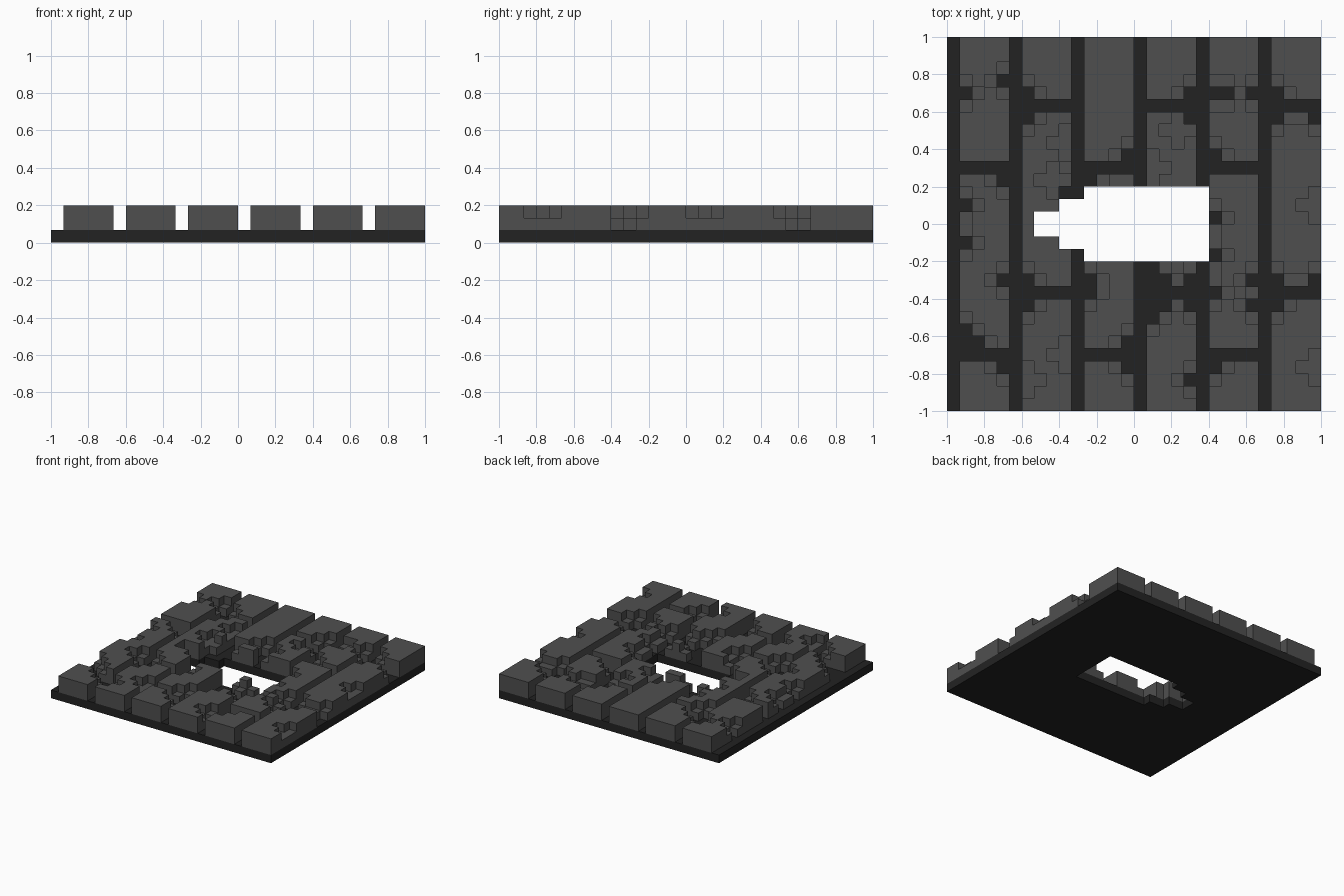
import bpy
import bmesh
from mathutils import Vector

if "Cube" in bpy.data.objects:
    bpy.data.objects.remove(bpy.data.objects["Cube"], do_unlink=True)

N = 30               # blocks along each side
U = 2.0 / N          # size of one block


def material(name, value):
    m = bpy.data.materials.new(name)
    m.use_nodes = True
    colour = (value, value, value, 1.0)
    m.diffuse_color = colour
    m.node_tree.nodes["Principled BSDF"].inputs["Base Color"].default_value = colour
    return m


STONE = material("grey stone", 0.078)
MORTAR = material("dark mortar", 0.0165)


def add_object(name, bm, mat):
    bmesh.ops.recalc_face_normals(bm, faces=bm.faces)
    me = bpy.data.meshes.new(name)
    bm.to_mesh(me)
    bm.free()
    me.materials.append(mat)
    bpy.context.collection.objects.link(bpy.data.objects.new(name, me))


# Mortar slab: square plate with a stepped breach cut through it
bm = bmesh.new()
half = [(6, 3), (-4, 3), (-4, 2), (-6, 2), (-6, 1), (-8, 1)]
breach = half + [(x, -y) for x, y in reversed(half)]
for loop in ([(15, 15), (-15, 15), (-15, -15), (15, -15)], breach):
    vs = [bm.verts.new((x * U, y * U, 0)) for x, y in loop]
    for a, b in zip(vs, vs[1:] + vs[:1]):
        bm.edges.new((a, b))
bmesh.ops.triangle_fill(bm, edges=bm.edges[:], use_beauty=True)
ext = bmesh.ops.extrude_face_region(bm, geom=bm.faces[:])
bmesh.ops.translate(bm, vec=(0, 0, U),
                    verts=[g for g in ext["geom"] if isinstance(g, bmesh.types.BMVert)])
add_object("mortar_slab", bm, MORTAR)


def in_breach(c, r):
    """Columns count from the left edge, rows from the back."""
    x, y = c - 14.5, abs(r - 14.5)
    reach = 3 if x > -4 else 2 if x > -6 else 1
    return -8 < x < 6 and y < reach


# Diamond-shaped damage by radius: broken to the mortar, with a half-height rim
CRATERS = {
    0: [(4, 3), (1, 4), (4, 11), (1, 13), (1, 16), (4, 19), (1, 23), (1, 24), (2, 24),
        (4, 26), (9, 12), (14, 9), (11, 11), (11, 19), (11, 20), (19, 27), (21, 4),
        (22, 4), (24, 4), (21, 9), (21, 14), (21, 17), (24, 19), (21, 20), (24, 21),
        (21, 26), (29, 6), (29, 19)],
    1: [(6, 5), (6, 20), (14, 25), (19, 5), (19, 20), (26, 5), (26, 20)],
    2: [(16, 20)],
}
# Shallow dents, one block deep
DENTS = [(29, 13), (29, 26), (8, 11), (9, 8), (18, 7), (16, 10), (9, 25), (6, 27)]


def block_top(c, r, cols):
    """Height in blocks of one cell of the brick column."""
    def distance(spot):
        return abs(c - spot[0]) + abs(r - spot[1]) if spot[0] in cols else N

    if in_breach(c, r):
        return 1
    depths = [distance(s) - radius for radius, spots in CRATERS.items() for s in spots]
    depths += [max(distance(s), 1) for s in DENTS]
    return min(3, max(1, min(depths) + 1))


def brick(name, cols, rows):
    top = {(c, r): block_top(c, r, cols) for c in cols for r in rows}
    bm = bmesh.new()

    def quad(*pts):
        bm.faces.new([bm.verts.new(Vector((x - 15, 15 - y, z)) * U) for x, y, z in pts])

    for (c, r), t in top.items():
        if t == 1:
            continue
        corners = [(c, r), (c + 1, r), (c + 1, r + 1), (c, r + 1)]
        for z in (1, t):
            quad(*[(x, y, z) for x, y in corners])
        # Walls only where the neighbour is lower
        for k, (dc, dr) in enumerate([(0, -1), (1, 0), (0, 1), (-1, 0)]):
            a, b = corners[k], corners[(k + 1) % 4]
            for z in range(top.get((c + dc, r + dr), 1), t):
                quad((*a, z), (*b, z), (*b, z + 1), (*a, z + 1))
    bmesh.ops.remove_doubles(bm, verts=bm.verts, dist=1e-4)
    bmesh.ops.recalc_face_normals(bm, faces=bm.faces)
    bmesh.ops.dissolve_limit(bm, angle_limit=0.02, verts=bm.verts, edges=bm.edges)
    add_object(name, bm, STONE)


# Bricks: six columns with staggered joints, three bricks in each
for i in range(6):
    j1, j2 = (10, 25) if i % 2 == 0 else (5, 20)
    cols = range(5 * i + 1, 5 * i + 5)
    for k, rows in enumerate([range(j1), range(j1 + 1, j2), range(j2 + 1, N)]):
        brick(f"brick_{i + 1}_{k + 1}", cols, rows)
